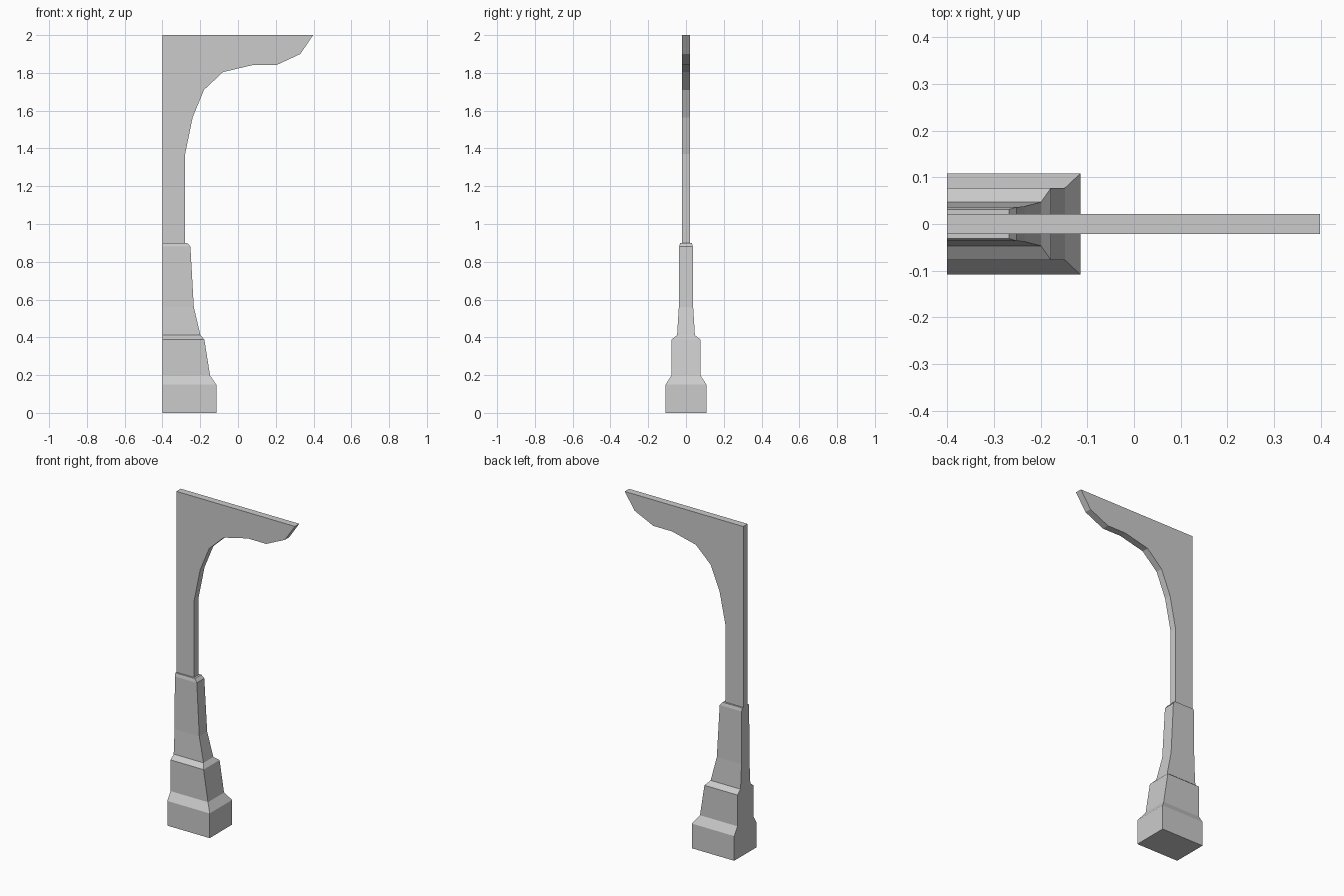
import bpy, bmesh

if "Cube" in bpy.data.objects:
    bpy.data.objects.remove(bpy.data.objects["Cube"])

BACK = -0.4  # flat wall side shared by every part


def finish(name, bm):
    bmesh.ops.recalc_face_normals(bm, faces=bm.faces)
    mesh = bpy.data.meshes.new(name)
    bm.to_mesh(mesh)
    bm.free()
    obj = bpy.data.objects.new(name, mesh)
    bpy.context.collection.objects.link(obj)
    return obj


def loft(name, sections):
    """Stack of rectangles (z, front x, half depth) with a flush back."""
    bm = bmesh.new()
    rings = [[bm.verts.new(p) for p in
              ((BACK, -h, z), (x, -h, z), (x, h, z), (BACK, h, z))]
             for z, x, h in sections]
    for a, b in zip(rings, rings[1:]):
        for i in range(4):
            j = (i + 1) % 4
            bm.faces.new((a[i], a[j], b[j], b[i]))
    bm.faces.new(rings[0])
    bm.faces.new(rings[-1])
    return finish(name, bm)


def plate(name, profile, half):
    """Extrude an xz outline through y."""
    bm = bmesh.new()
    face = bm.faces.new([bm.verts.new((x, -half, z)) for x, z in profile])
    new = bmesh.ops.extrude_face_region(bm, geom=[face])["geom"]
    verts = [g for g in new if isinstance(g, bmesh.types.BMVert)]
    bmesh.ops.translate(bm, verts=verts, vec=(0, 2 * half, 0))
    return finish(name, bm)


# Stepped, tapering pedestal
loft("pedestal", [
    (0.0, -0.115, 0.108), (0.15, -0.115, 0.108),
    (0.198, -0.148, 0.077), (0.388, -0.178, 0.077),
    (0.412, -0.199, 0.047), (0.56, -0.234, 0.038),
    (0.88, -0.252, 0.036), (0.9, -0.268, 0.031),
])

# Thin post sweeping out into the overhanging arm
plate("post_and_arm", [
    (BACK, 0.9), (-0.28, 0.9), (-0.28, 1.37), (-0.24, 1.565),
    (-0.18, 1.71), (-0.08, 1.804), (0.08, 1.842), (0.205, 1.842),
    (0.33, 1.9), (0.398, 2.0), (BACK, 2.0),
], 0.021)
